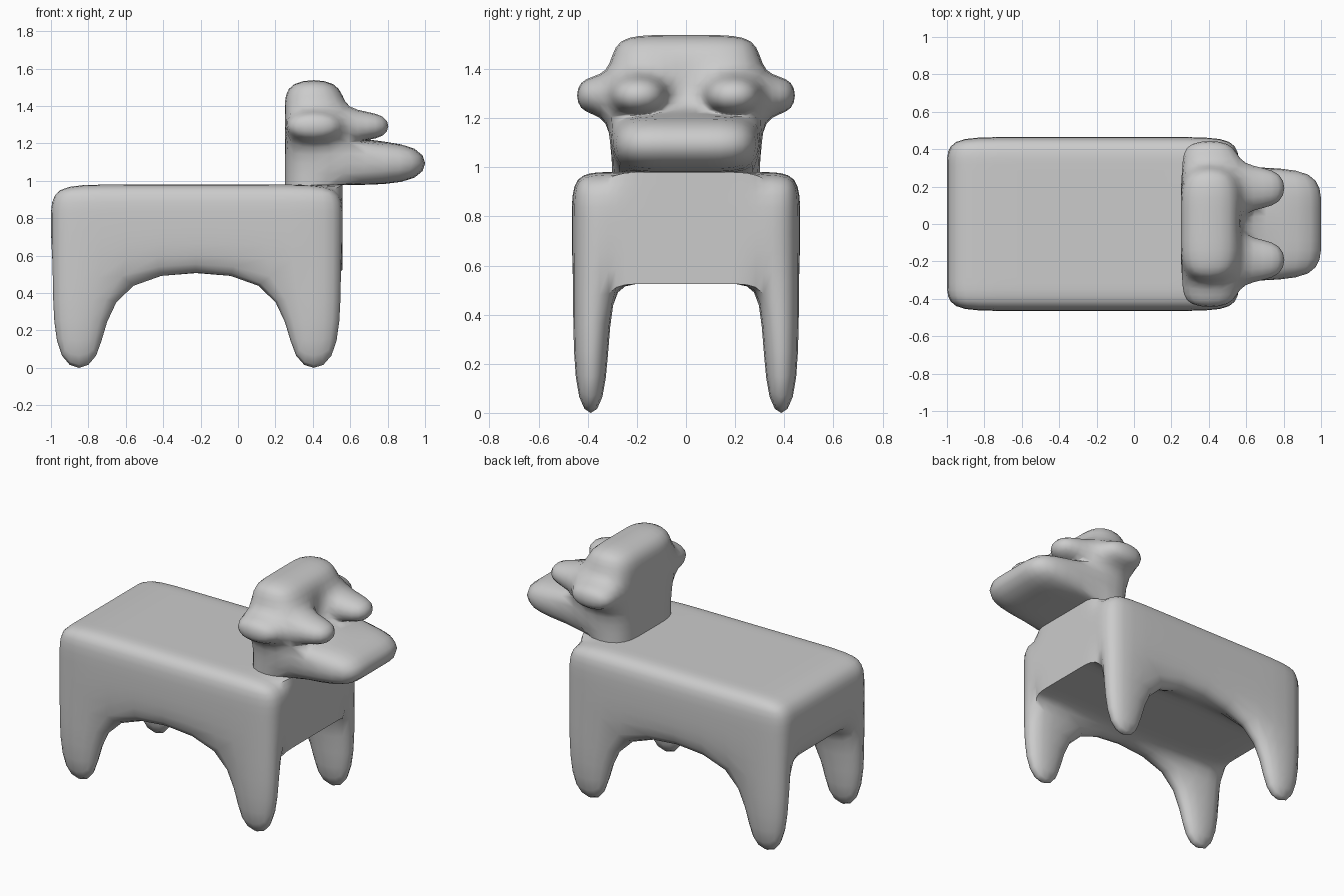
import bpy, bmesh
from mathutils import Vector

if "Cube" in bpy.data.objects:
    bpy.data.objects.remove(bpy.data.objects["Cube"])


def grid_box(xs, ys, zs):
    """Closed box whose faces are cut along the given coordinates."""
    bm = bmesh.new()
    axes, cache = (xs, ys, zs), {}

    def vert(co):
        if co not in cache:
            cache[co] = bm.verts.new(co)
        return cache[co]

    for a in range(3):
        b, c = (a + 1) % 3, (a + 2) % 3
        for side in (axes[a][0], axes[a][-1]):
            for b0, b1 in zip(axes[b], axes[b][1:]):
                for c0, c1 in zip(axes[c], axes[c][1:]):
                    quad = []
                    for u, w in ((b0, c0), (b1, c0), (b1, c1), (b0, c1)):
                        co = [0, 0, 0]
                        co[a], co[b], co[c] = side, u, w
                        quad.append(vert(tuple(co)))
                    bm.faces.new(quad)
    bmesh.ops.recalc_face_normals(bm, faces=bm.faces[:])
    return bm


def pick(bm, x=(-9, 9), y=(-9, 9), z=(-9, 9)):
    """Faces lying completely inside the given ranges."""
    e = 1e-4
    return [f for f in bm.faces if all(
        r[0] - e <= v.co[i] <= r[1] + e
        for v in f.verts for i, r in enumerate((x, y, z)))]


def extrude(bm, faces, offset):
    region, new = set(faces), {}
    for f in faces:
        for v in f.verts:
            if v not in new:
                new[v] = bm.verts.new(v.co + Vector(offset))
    for f in faces:
        for l in list(f.loops):
            if sum(g in region for g in l.edge.link_faces) == 1:
                a, b = l.vert, l.link_loop_next.vert
                bm.faces.new((a, b, new[b], new[a]))
        bm.faces.new([new[v] for v in f.verts])
    bmesh.ops.delete(bm, geom=faces, context='FACES')


def finish(bm, name):
    bmesh.ops.recalc_face_normals(bm, faces=bm.faces[:])
    for f in bm.faces:
        f.smooth = True
    me = bpy.data.meshes.new(name)
    bm.to_mesh(me)
    bm.free()
    ob = bpy.data.objects.new(name, me)
    bpy.context.collection.objects.link(ob)
    sub = ob.modifiers.new("smooth", 'SUBSURF')
    sub.levels = sub.render_levels = 2
    return ob


# Body with four legs pulled down from the corner cells
BACK, FRONT, BELLY, TOP = -1.0, 0.56, 0.525, 0.98
bm = grid_box((BACK, -0.70, 0.25, FRONT),
              (-0.465, -0.31, -0.2, 0.2, 0.31, 0.465),
              (BELLY, 0.80, TOP))
for x in ((BACK, -0.70), (0.25, FRONT)):
    for y in ((-0.465, -0.31), (0.31, 0.465)):
        extrude(bm, pick(bm, x, y, (BELLY, BELLY)), (0, 0, -0.571))

# Hard upper and lower edges on the chest
crease = bm.edges.layers.float.new("crease_edge")
for e in bm.edges:
    if all(abs(v.co.x - FRONT) < 1e-4 and abs(v.co.y) < 0.32 for v in e.verts):
        for z in (BELLY, TOP):
            if all(abs(v.co.z - z) < 1e-4 for v in e.verts):
                e[crease] = 1.0
                e.smooth = False
finish(bm, "body_and_legs")

# Head, open underneath where it sits on the body
Z1, Z2 = 1.21, 1.375
bm = grid_box((0.25, FRONT), (-0.31, -0.075, 0.075, 0.31), (0.978, Z1, Z2, 1.545))
bmesh.ops.delete(bm, geom=pick(bm, z=(0.978, 0.978)), context='FACES')

# Snout
extrude(bm, pick(bm, (FRONT, FRONT), z=(0.978, Z1)), (0.46, 0, 0))

# Eyes and ears
for s in (-1, 1):
    ys = sorted((s * 0.075, s * 0.31))
    extrude(bm, pick(bm, (FRONT, FRONT), ys, (Z1, Z2)), (0.265, 0, 0))
    extrude(bm, pick(bm, (0.25, FRONT), (s * 0.31, s * 0.31), (Z1, Z2)),
            (0, s * 0.145, 0))
finish(bm, "head")
